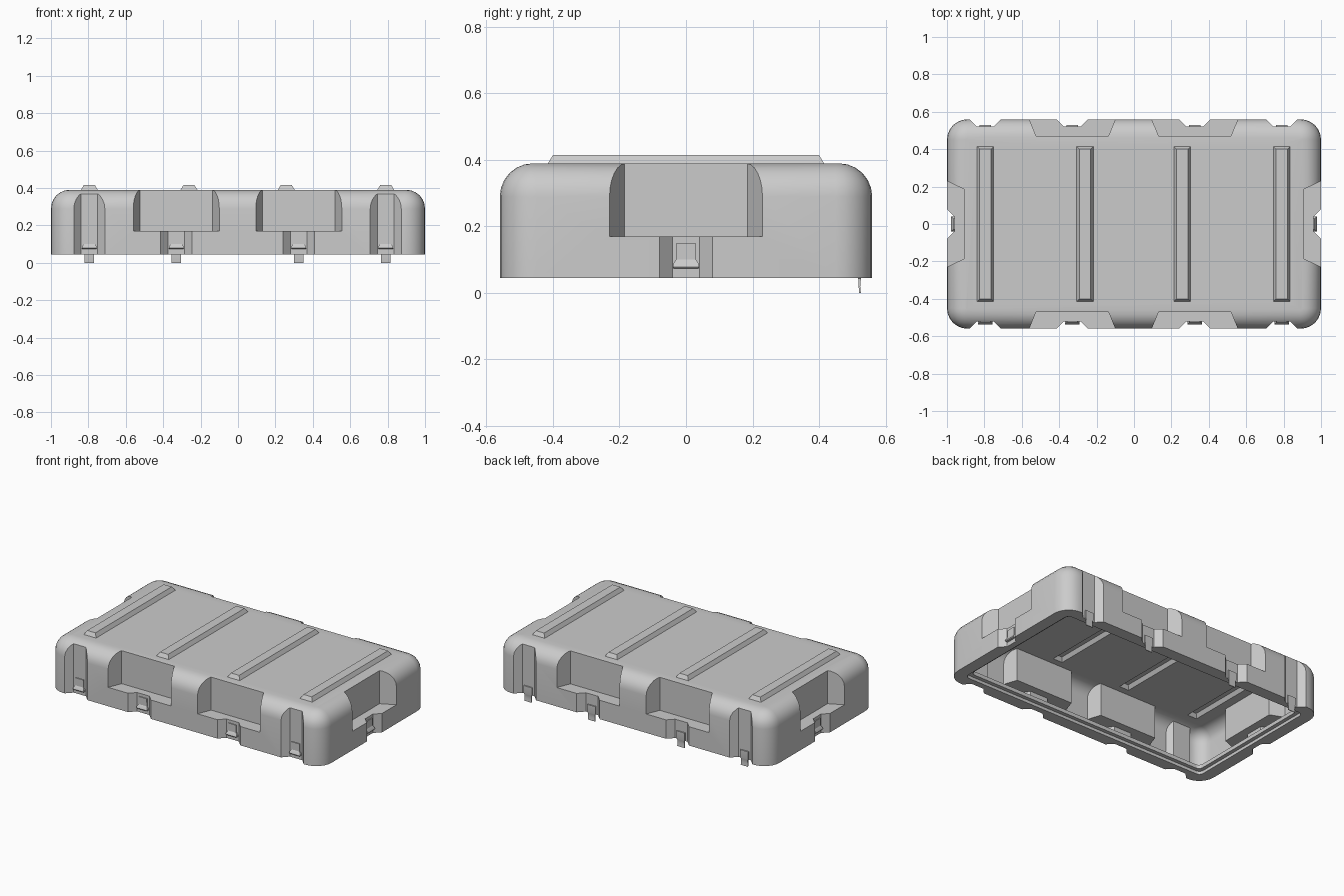
import bpy, bmesh, math

if "Cube" in bpy.data.objects:
    bpy.data.objects.remove(bpy.data.objects["Cube"])

HX, HY, TOP, BOT = 1.0, 0.56, 0.39, 0.045
RIBS = (-0.795, -0.262, 0.258, 0.79)
WALL = 0.02


def loft(name, rings):
    """Closed solid through stacked rings of equal point count."""
    bm = bmesh.new()
    vs = [[bm.verts.new(p) for p in r] for r in rings]
    n = len(vs[0])
    for a, b in zip(vs, vs[1:]):
        for i in range(n):
            j = (i + 1) % n
            bm.faces.new((a[i], a[j], b[j], b[i]))
    bm.faces.new(vs[0][::-1])
    bm.faces.new(vs[-1])
    bmesh.ops.recalc_face_normals(bm, faces=bm.faces)
    me = bpy.data.meshes.new(name)
    bm.to_mesh(me)
    bm.free()
    ob = bpy.data.objects.new(name, me)
    bpy.context.collection.objects.link(ob)
    return ob


def boolean(ob, other, op='DIFFERENCE'):
    m = ob.modifiers.new("cut", 'BOOLEAN')
    m.operation, m.object, m.solver = op, other, 'EXACT'
    bpy.context.view_layer.objects.active = ob
    bpy.ops.object.modifier_apply(modifier=m.name)
    bpy.data.objects.remove(other, do_unlink=True)


def round_rect(hx, hy, r, z, seg=6):
    pts = []
    for k, (sx, sy) in enumerate(((1, 1), (-1, 1), (-1, -1), (1, -1))):
        for i in range(seg + 1):
            a = math.pi / 2 * (k + i / seg)
            pts.append((sx * (hx - r) + r * math.cos(a), sy * (hy - r) + r * math.sin(a), z))
    return pts


def place(side, a, d, z):
    """a = position along the side, d = inset from the outer wall."""
    return {'front': (a, d - HY, z), 'back': (a, HY - d, z),
            'right': (HX - d, a, z), 'left': (d - HX, a, z)}[side]


def recess(side, c, w_out, w_in, depth, z0, z1):
    slope = (w_out - w_in) / depth
    e = 0.02
    sec = [(-w_out - slope * e, -e), (w_out + slope * e, -e), (w_in, depth), (-w_in, depth)]
    return loft("recess", [[place(side, c + a, d, z) for a, d in sec] for z in (z0, z1)])


def shell(name, t, z0):
    """Rounded block with ribs and side recesses, offset inward by t."""
    r = 0.10
    rings = [round_rect(HX - t, HY - t, r + .01 - t, z0)]
    for i in range(7):
        a = math.pi / 2 * i / 6
        s = (r - t) * (1 - math.cos(a))
        rings.append(round_rect(HX - t - s, HY - t - s, r + .01 - t - s,
                                TOP - r + (r - t) * math.sin(a)))
    ob = loft(name, rings)
    for side in ('front', 'back'):
        for c in (-0.33, 0.325):
            boolean(ob, recess(side, c, .23 + t, .193 + t, .09 + t, .17 - t, .6))
            boolean(ob, recess(side, c, .084 + t, .045 + t, .04 + t, -.1, .19))
        for c in (-0.795, 0.79):
            boolean(ob, recess(side, c, .083 + t, .045 + t, .04 + t, -.1, .6))
    for side in ('left', 'right'):
        boolean(ob, recess(side, 0, .23 + t, .185 + t, .092 + t, .17 - t, .6))
        boolean(ob, recess(side, 0, .08 + t, .04 + t, .04 + t, -.1, .19))
    for x in RIBS:
        rib = []
        for z, hw, hl in ((TOP - .01 - t, .045, .415), (TOP - t, .045, .415),
                          (.415 - t, .03, .40)):
            hw, hl = hw - t * .5, hl - t * .5
            rib.append([(x - hw, -hl, z), (x + hw, -hl, z), (x + hw, hl, z), (x - hw, hl, z)])
        boolean(ob, loft("rib", rib), 'UNION')
    return ob


# hollow lid with ribs, recesses and a stepped rim
lid = shell("lid_shell", 0, BOT)
boolean(lid, shell("cavity", WALL, .09))
for inset, za, zb in ((.105, 0, .13), (.08, 0, .065)):
    boolean(lid, loft("opening", [round_rect(HX - inset, HY - inset, .03, z) for z in (za, zb)]))


def latch(name, side, c, sections):
    """Thin curved clip: sections of (height, half width, inner inset, outer inset)."""
    loft(name, [[place(side, c + a, d, z) for a, d in ((-w, i), (w, i), (w, o), (-w, o))]
                for z, w, i, o in sections])


CATCH = ((.15, .029, .042, .034), (.10, .03, .042, .034), (.088, .038, .042, .026),
         (.078, .039, .042, .022), (.073, .037, .042, .026))
HOOK = ((.10, .03, .042, .032), (.05, .03, .042, .032), (.043, .025, .042, .034),
        (.02, .025, .041, .036), (.0, .026, .039, .034))
# front and end catches, hanging back hooks
for c in (-0.795, -0.33, 0.325, 0.79):
    latch("front_catch", 'front', c, CATCH)
    latch("back_hook", 'back', c, HOOK)
for side in ('left', 'right'):
    latch(side + "_catch", side, 0, CATCH)

for ob in bpy.context.collection.objects:
    bpy.ops.object.select_all(action='DESELECT')
    ob.select_set(True)
    bpy.context.view_layer.objects.active = ob
    bpy.ops.object.shade_smooth_by_angle(angle=math.radians(25))
